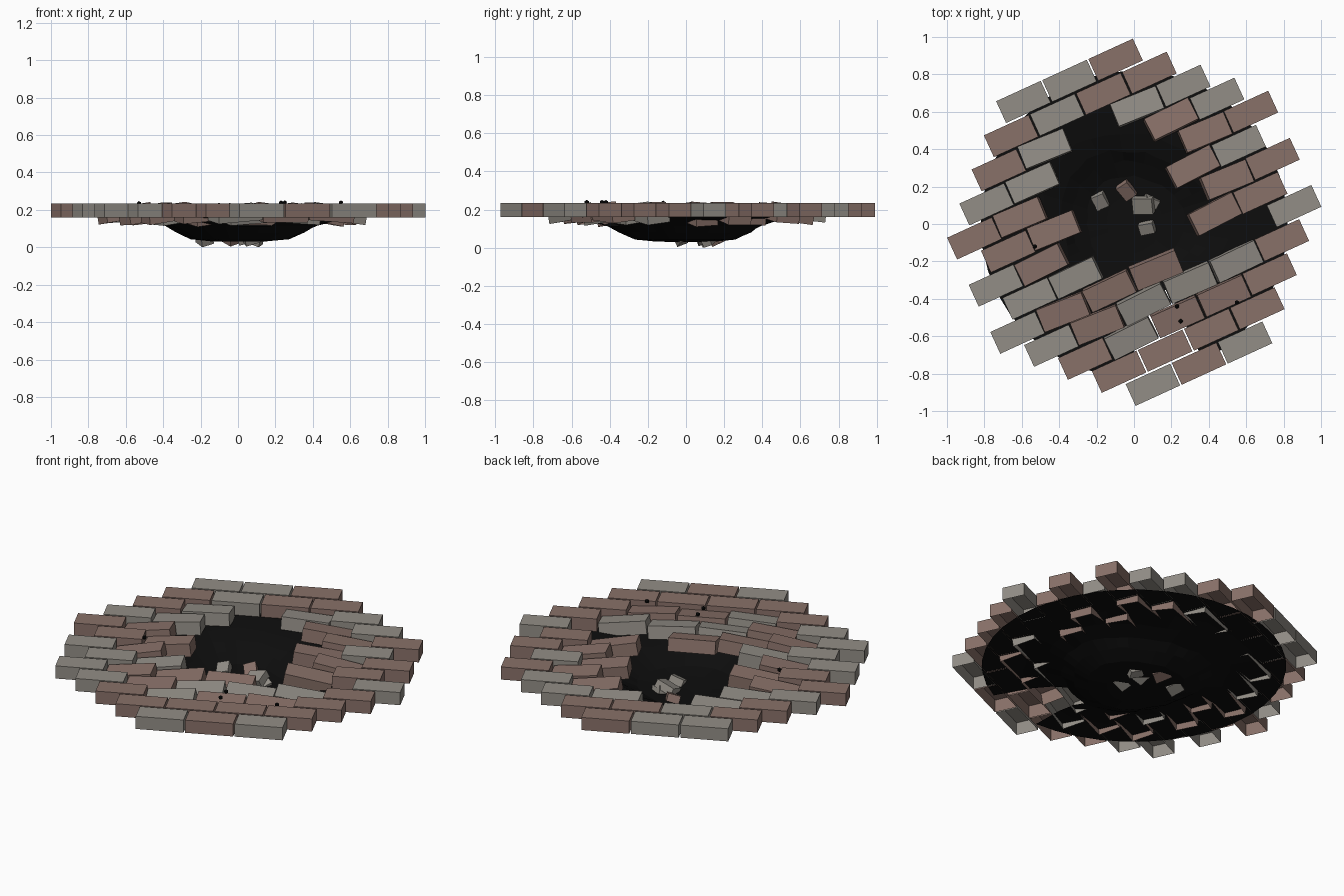
import bpy, bmesh, math, random
from mathutils import Matrix, Vector

if "Cube" in bpy.data.objects:
    bpy.data.objects.remove(bpy.data.objects["Cube"])

random.seed(4)
ANG = math.radians(24.6)
PITCH_U, PITCH_V = 0.271, 0.1386
BRICK = Vector((0.262, 0.128, 0.075))
TOP = 0.235


def material(name, rgb):
    m = bpy.data.materials.new(name)
    m.diffuse_color = (*rgb, 1)
    m.use_nodes = True
    m.node_tree.nodes["Principled BSDF"].inputs["Base Color"].default_value = m.diffuse_color
    return m


BROWN = material("brown_brick", (0.25, 0.165, 0.14))
GREY = material("grey_brick", (0.29, 0.27, 0.24))
SOOT = material("soot", (0.004, 0.004, 0.004))


def finish(bm, name, mat):
    me = bpy.data.meshes.new(name)
    bm.to_mesh(me)
    bm.free()
    me.materials.append(mat)
    ob = bpy.data.objects.new(name, me)
    bpy.context.collection.objects.link(ob)
    return ob


def add_box(bm, size, matrix, open_bottom=False):
    geo = bmesh.ops.create_cube(bm, size=1)
    verts = geo["verts"]
    if open_bottom:
        faces = {f for v in verts for f in v.link_faces}
        low = min(faces, key=lambda f: f.calc_center_median().z)
        bm.faces.remove(low)
    bmesh.ops.transform(bm, matrix=matrix @ Matrix.Diagonal((*size, 1)), verts=verts)


# Paving rows, back to front: b brown, g grey, . missing
ROWS = [
    "ggb", "bgbb", "bg.gg", "gg..bg", "bb...bb", "bb..bg", "gb...bb",
    "gg..bb", "gbbb..g", "gbgggb".replace(" ", ""), "bgbbb", "bbbb", "gbg",
]
brown, grey = bmesh.new(), bmesh.new()
for r, row in enumerate(ROWS):
    v = (6 - r) * PITCH_V + 0.008
    for i, kind in enumerate(row):
        if kind == ".":
            continue
        u = (i - (len(row) - 1) / 2) * PITCH_U + 0.005
        pos = Matrix.Rotation(ANG, 3, 'Z') @ Vector((u, v, 0))
        dist = pos.length
        mat = Matrix.Translation((pos.x, pos.y, TOP - BRICK.z / 2))
        # Bricks near the crater tip inwards and sink
        if dist < 0.63:
            tilt = 0.12 + 0.22 * (0.63 - dist) + random.uniform(-0.04, 0.06)
            axis = Vector((pos.y, -pos.x, 0)).normalized()
            mat = (Matrix.Translation((0, 0, -0.015 - 0.04 * (0.63 - dist))) @ mat
                   @ Matrix.Rotation(-tilt, 4, axis)
                   @ Matrix.Rotation(random.uniform(-0.06, 0.06), 4, 'Z'))
        add_box(brown if kind == "b" else grey, BRICK,
                mat @ Matrix.Rotation(ANG, 4, 'Z'), True)
finish(brown, "brown_bricks", BROWN)
finish(grey, "grey_bricks", GREY)

# Scorched crater dish with a broken notch at the front
PROFILE = [(0.82, 0.164), (0.62, 0.16), (0.5, 0.142), (0.4, 0.115), (0.34, 0.08),
           (0.26, 0.043), (0.15, 0.032)]
SEG = 40
bm = bmesh.new()
rings = []
for k, (rad, z) in enumerate(PROFILE):
    ring = []
    for s in range(SEG):
        a = math.tau * s / SEG
        wob = 1 if k == 0 else 1 + 0.05 * math.sin(3 * a + 1) + random.uniform(-0.025, 0.025)
        ring.append(bm.verts.new((rad * wob * math.cos(a), rad * wob * math.sin(a), z)))
    rings.append(ring)
centre = bm.verts.new((0, 0, 0.03))
for k in range(len(rings)):
    for s in range(SEG):
        t = (s + 1) % SEG
        deg = (s + 0.5) * 360 / SEG
        if k < 3 and 268 < deg < 300:
            continue
        if k + 1 < len(rings):
            bm.faces.new((rings[k][s], rings[k][t], rings[k + 1][t], rings[k + 1][s]))
        else:
            bm.faces.new((rings[k][s], rings[k][t], centre))
finish(bm, "crater_dish", SOOT)

# Broken brick pieces on the crater floor
for n, (x, y, sx, sy, yaw, mat) in enumerate([
        (-0.18, 0.125, 0.07, 0.08, 0.5, GREY), (-0.04, 0.18, 0.07, 0.09, 0.7, BROWN),
        (0.05, 0.10, 0.11, 0.09, 0.1, GREY), (0.09, 0.12, 0.05, 0.08, 1.2, GREY),
        (0.07, -0.02, 0.08, 0.06, 0.3, GREY)]):
    bm = bmesh.new()
    rot = (Matrix.Rotation(yaw, 4, 'Z') @ Matrix.Rotation(0.35, 4, 'X')
           @ Matrix.Rotation(-0.3, 4, 'Y'))
    add_box(bm, Vector((sx, sy, 0.045)), rot)
    low = min(v.co.z for v in bm.verts)
    bmesh.ops.translate(bm, verts=bm.verts, vec=(x, y, 0.004 * (n % 3) - low))
    finish(bm, f"brick_chunk_{n + 1}", mat)

# Soot pebbles on the paving
bm = bmesh.new()
for x, y, z in [(0.23, -0.44, 0.238), (0.25, -0.52, 0.238), (0.55, -0.42, 0.238),
                (-0.53, -0.12, 0.234)]:
    bmesh.ops.create_icosphere(bm, subdivisions=1, radius=0.013,
                               matrix=Matrix.Translation((x, y, z)))
finish(bm, "soot_pebbles", SOOT)
